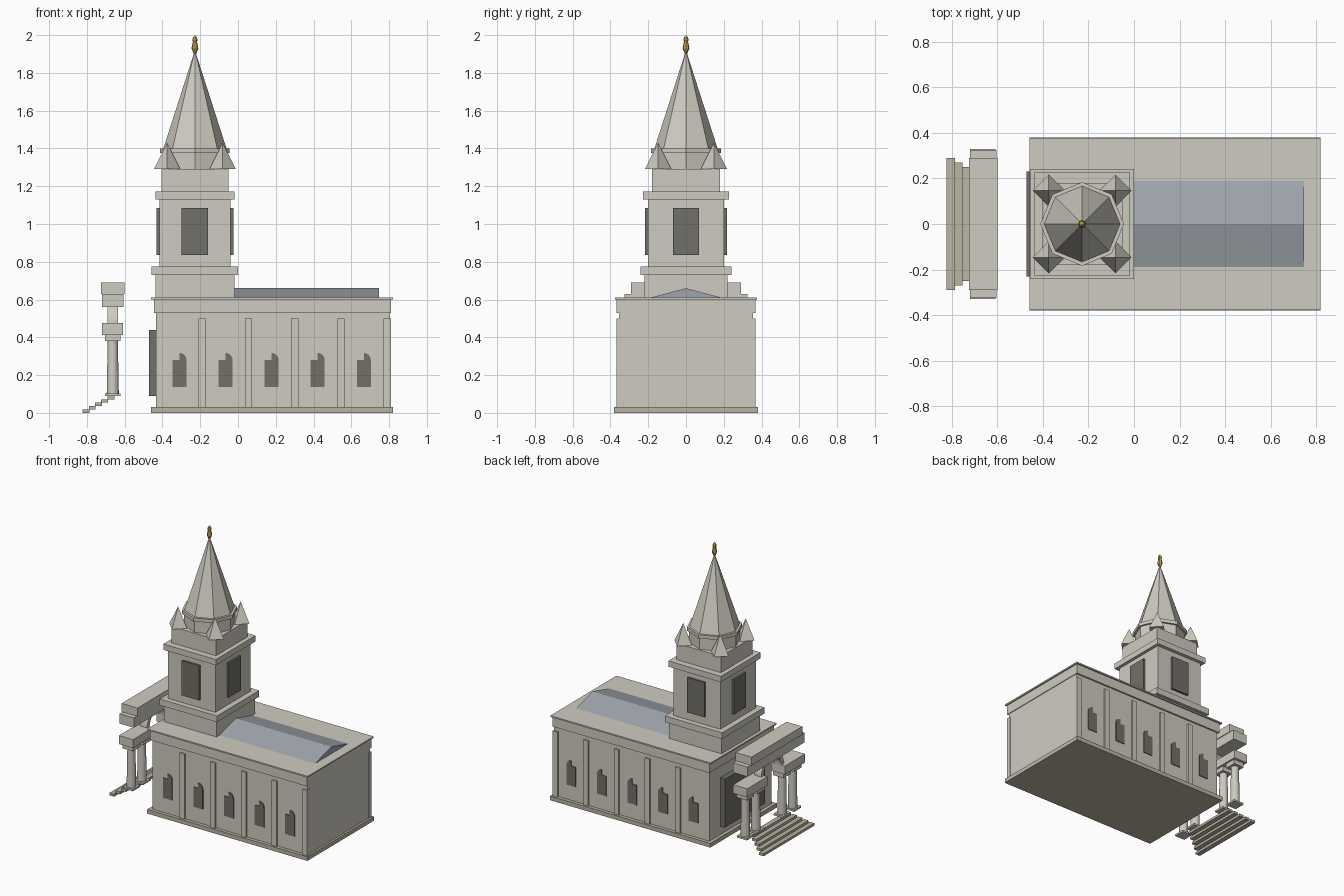
import bpy, bmesh
from math import sin, cos, pi
from mathutils import Vector

if "Cube" in bpy.data.objects:
    bpy.data.objects.remove(bpy.data.objects["Cube"])


def material(name, rgb):
    m = bpy.data.materials.new(name)
    m.diffuse_color = (*rgb, 1)
    m.use_nodes = True
    m.node_tree.nodes["Principled BSDF"].inputs["Base Color"].default_value = m.diffuse_color
    return m


STONE = material("stone", (0.62, 0.60, 0.53))
BASE = material("base_stone", (0.50, 0.46, 0.37))
SLATE = material("slate", (0.35, 0.38, 0.42))
DARK = material("dark_opening", (0.17, 0.16, 0.14))
GOLD = material("gilding", (0.60, 0.40, 0.10))


def finish(name, bm, mat):
    bmesh.ops.recalc_face_normals(bm, faces=bm.faces[:])
    me = bpy.data.meshes.new(name)
    bm.to_mesh(me)
    bm.free()
    me.materials.append(mat)
    ob = bpy.data.objects.new(name, me)
    bpy.context.collection.objects.link(ob)
    return ob


def box(name, x0, x1, y0, y1, z0, z1, mat=STONE):
    bm = bmesh.new()
    bmesh.ops.create_cube(bm, size=1)
    for v in bm.verts:
        v.co = Vector(((x0 + x1) / 2 + v.co.x * (x1 - x0),
                       (y0 + y1) / 2 + v.co.y * (y1 - y0),
                       (z0 + z1) / 2 + v.co.z * (z1 - z0)))
    return finish(name, bm, mat)


def prism(name, pts, vec, mat=STONE):
    """Extrude a closed outline along a vector."""
    bm = bmesh.new()
    f = bm.faces.new([bm.verts.new(p) for p in pts])
    ext = bmesh.ops.extrude_face_region(bm, geom=[f], use_keep_orig=True)
    bmesh.ops.translate(bm, vec=Vector(vec),
                        verts=[g for g in ext["geom"] if isinstance(g, bmesh.types.BMVert)])
    return finish(name, bm, mat)


def turned(name, x, y, profile, sides, mat=STONE):
    """Stack rings (radius, z); a vertex lies on each axis."""
    bm = bmesh.new()
    rings = [[bm.verts.new((x + r * cos(2 * pi * i / sides), y + r * sin(2 * pi * i / sides), z))
              for i in range(sides)] for r, z in profile]
    for a, b in zip(rings, rings[1:]):
        for i in range(sides):
            j = (i + 1) % sides
            bm.faces.new((a[i], a[j], b[j], b[i]))
    bm.faces.new(rings[0][::-1])
    bm.faces.new(rings[-1])
    bmesh.ops.remove_doubles(bm, verts=bm.verts[:], dist=1e-5)
    return finish(name, bm, mat)


# Nave body
box("plinth", -0.46, 0.82, -0.38, 0.38, 0, 0.03, BASE)
box("nave_walls", -0.435, 0.805, -0.355, 0.355, 0.03, 0.53)
box("nave_frieze", -0.445, 0.81, -0.367, 0.367, 0.53, 0.60)
box("nave_cornice", -0.46, 0.82, -0.377, 0.377, 0.60, 0.61)
prism("nave_roof", [(-0.2, -0.188, 0.61), (-0.2, 0.188, 0.61), (-0.2, 0, 0.66)],
      (0.947, 0, 0), SLATE)

# Side pilasters and half-arched windows
w = 0.037
outline = [(-w, 0.137), (w, 0.137)]
outline += [(w * cos(a * pi / 12), 0.28 + w * sin(a * pi / 12)) for a in range(7)]
outline += [(0, 0.28), (-w, 0.28)]
for s in (-1, 1):
    for i in range(5):
        px = -0.19 + 0.245 * i
        y0, y1 = sorted((s * 0.34, s * 0.367))
        box("pilaster", px - 0.019, px + 0.019, y0, y1, 0.03, 0.50)
        wx = -0.31 + 0.244 * i
        prism("side_window", [(wx + u, s * 0.34, z) for u, z in outline],
              (0, s * 0.021, 0), DARK)

# West door
box("door", -0.472, -0.43, -0.23, 0.23, 0.09, 0.44, DARK)

# Tower: (name, half x, half y, z0, z1)
TX = -0.228
for name, hx, hy, z0, z1 in (("tower_base", 0.21, 0.22, 0.61, 0.73),
                             ("tower_lower_cornice", 0.229, 0.241, 0.73, 0.775),
                             ("belfry", 0.188, 0.202, 0.775, 1.13),
                             ("belfry_cornice", 0.21, 0.227, 1.13, 1.172),
                             ("tower_top_stage", 0.177, 0.18, 1.172, 1.29)):
    box(name, TX - hx, TX + hx, -hy, hy, z0, z1)

# Belfry louvres on all four faces
box("louvre_front_back", TX - 0.07, TX + 0.07, -0.217, -0.18, 0.835, 1.085, DARK)
box("louvre_front_back", TX - 0.07, TX + 0.07, 0.18, 0.217, 0.835, 1.085, DARK)
box("louvre_side", TX - 0.203, TX - 0.17, -0.07, 0.07, 0.835, 1.085, DARK)
box("louvre_side", TX + 0.17, TX + 0.203, -0.07, 0.07, 0.835, 1.085, DARK)

# Corner pinnacles
for sx in (-1, 1):
    for sy in (-1, 1):
        turned("pinnacle", TX + sx * 0.147, sy * 0.147, [(0.07, 1.29), (0, 1.43)], 4)

# Octagonal spire and finial
turned("spire_drum", TX, 0, [(0.17, 1.29), (0.17, 1.38)], 8)
turned("spire_band", TX, 0, [(0.184, 1.375), (0.184, 1.40)], 8)
turned("spire", TX, 0, [(0.167, 1.40), (0, 1.92)], 8)
turned("finial", TX, 0, [(0.006, 1.90), (0.018, 1.93), (0.011, 1.965),
                         (0.014, 1.975), (0.009, 1.99), (0, 2.0)], 8, GOLD)

# Portico steps
for i in range(5):
    x0, hy = -0.823 + 0.033 * i, 0.29 - 0.02 * i
    box("step", x0, x0 + 0.036, -hy, hy, 0.018 * i, 0.018 * (i + 1), BASE)

# Portico columns and side entablature blocks
PX = -0.663
for s in (-1, 1):
    for cy in (0.15, 0.27):
        y = s * cy
        box("column_base", PX - 0.04, PX + 0.04, y - 0.04, y + 0.04, 0.09, 0.103)
        turned("column", PX, y, [(0.032, 0.10), (0.027, 0.38)], 16)
        box("column_capital", PX - 0.042, PX + 0.042, y - 0.042, y + 0.042, 0.38, 0.413)
    y0, y1 = sorted((s * 0.10, s * 0.33))
    box("side_entablature", -0.72, -0.608, y0, y1, 0.413, 0.475)

# Portico arch and upper entablature
arc = [k * pi / 16 for k in range(17)]
ring = [(0.13 * cos(a), 0.47 + 0.13 * sin(a)) for a in arc]
ring += [(0.10 * cos(a), 0.47 + 0.10 * sin(a)) for a in reversed(arc)]
prism("portico_arch", [(-0.692, y, z) for y, z in ring], (0.056, 0, 0))
box("portico_frieze", -0.72, -0.605, -0.325, 0.325, 0.56, 0.63)
box("portico_attic", -0.726, -0.60, -0.29, 0.29, 0.63, 0.69)
